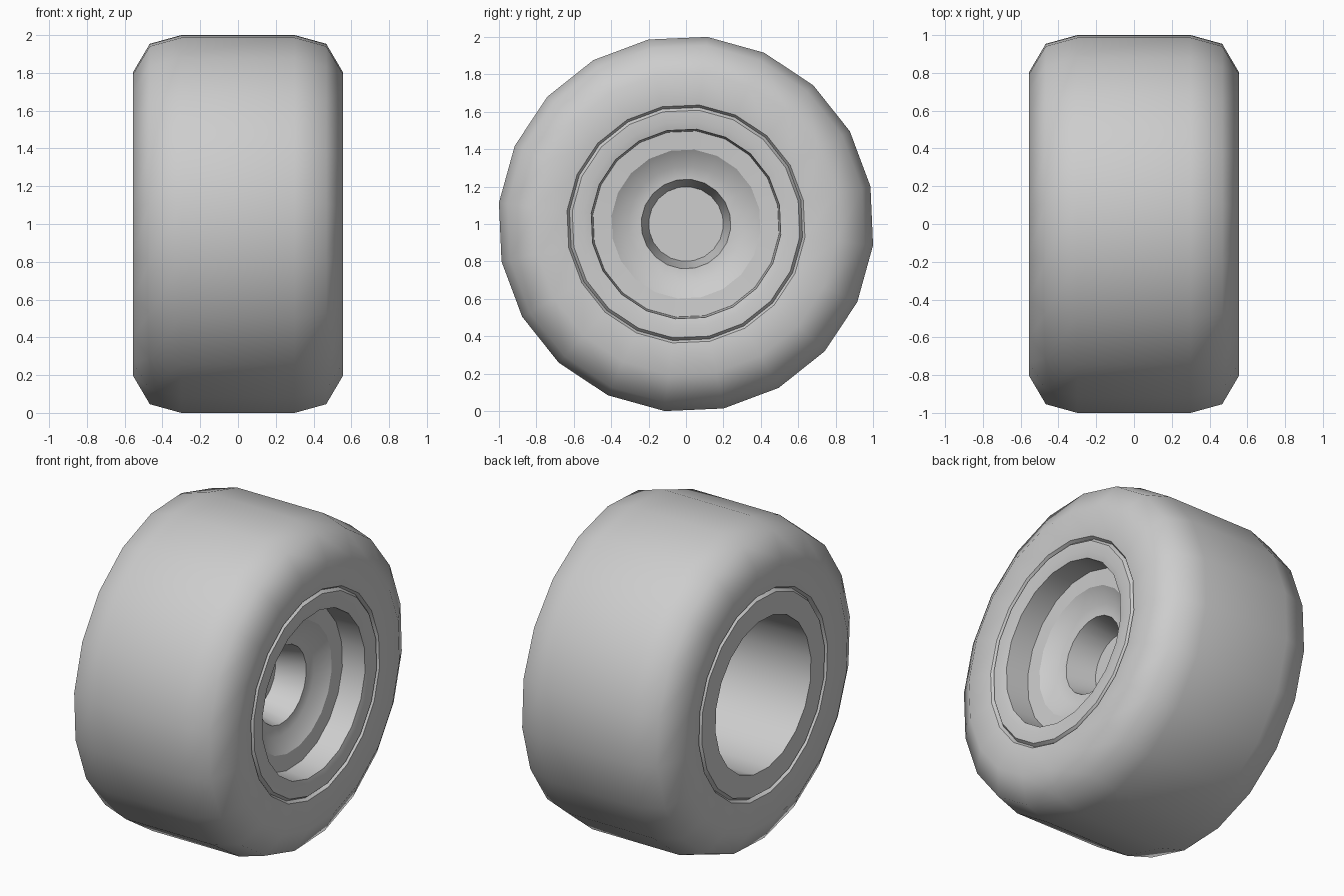
import bpy, bmesh, math

cube = bpy.data.objects.get("Cube")
if cube:
    bpy.data.objects.remove(cube)

SIDES = 20
TURN = math.radians(11.5)

grey = bpy.data.materials.new("plain grey")
grey.use_nodes = True
colour = (0.61, 0.61, 0.61, 1)
grey.diffuse_color = colour
grey.node_tree.nodes["Principled BSDF"].inputs["Base Color"].default_value = colour


def lathe(name, profile, sharp_angle, capped):
    """Turn an (x, radius) profile around the axle."""
    bm = bmesh.new()
    rings = []
    for x, r in profile:
        ring = []
        for i in range(SIDES):
            a = TURN + math.tau * i / SIDES
            ring.append(bm.verts.new((x, r * math.cos(a), 1 + r * math.sin(a))))
        rings.append(ring)
    for a, b in zip(rings, rings[1:]):
        for i in range(SIDES):
            j = (i + 1) % SIDES
            bm.faces.new((a[i], a[j], b[j], b[i]))
    if capped:
        bm.faces.new(rings[0][::-1])
        bm.faces.new(rings[-1])
    bmesh.ops.recalc_face_normals(bm, faces=bm.faces)
    mesh = bpy.data.meshes.new(name)
    bm.to_mesh(mesh)
    bm.free()
    mesh.shade_smooth()
    mesh.set_sharp_from_angle(angle=math.radians(sharp_angle))
    mesh.materials.append(grey)
    obj = bpy.data.objects.new(name, mesh)
    bpy.context.collection.objects.link(obj)


def mirrored(profile):
    return [(-x, r) for x, r in reversed(profile)]


# Tyre: rounded shoulders mirrored about the middle, open where the hub sits
shoulder = [(0.535, 0.64), (0.555, 0.81), (0.467, 0.96), (0.30, 1.0065)]
lathe("tyre", shoulder + mirrored(shoulder), 60, False)

# Hub: stepped bearing socket on the left side, deep plain bore on the right,
# with a narrow groove where each side meets the tyre
socket = [(0.12, 0.20), (0.305, 0.24), (0.31, 0.31), (0.37, 0.40),
          (0.375, 0.50), (0.525, 0.51), (0.535, 0.55)]
groove = [(0.535, 0.612), (0.515, 0.627), (0.535, 0.64)]
bore = [(-0.535, 0.475), (0.10, 0.465)]
lathe("hub", socket + groove + mirrored(groove) + bore, 30, True)
